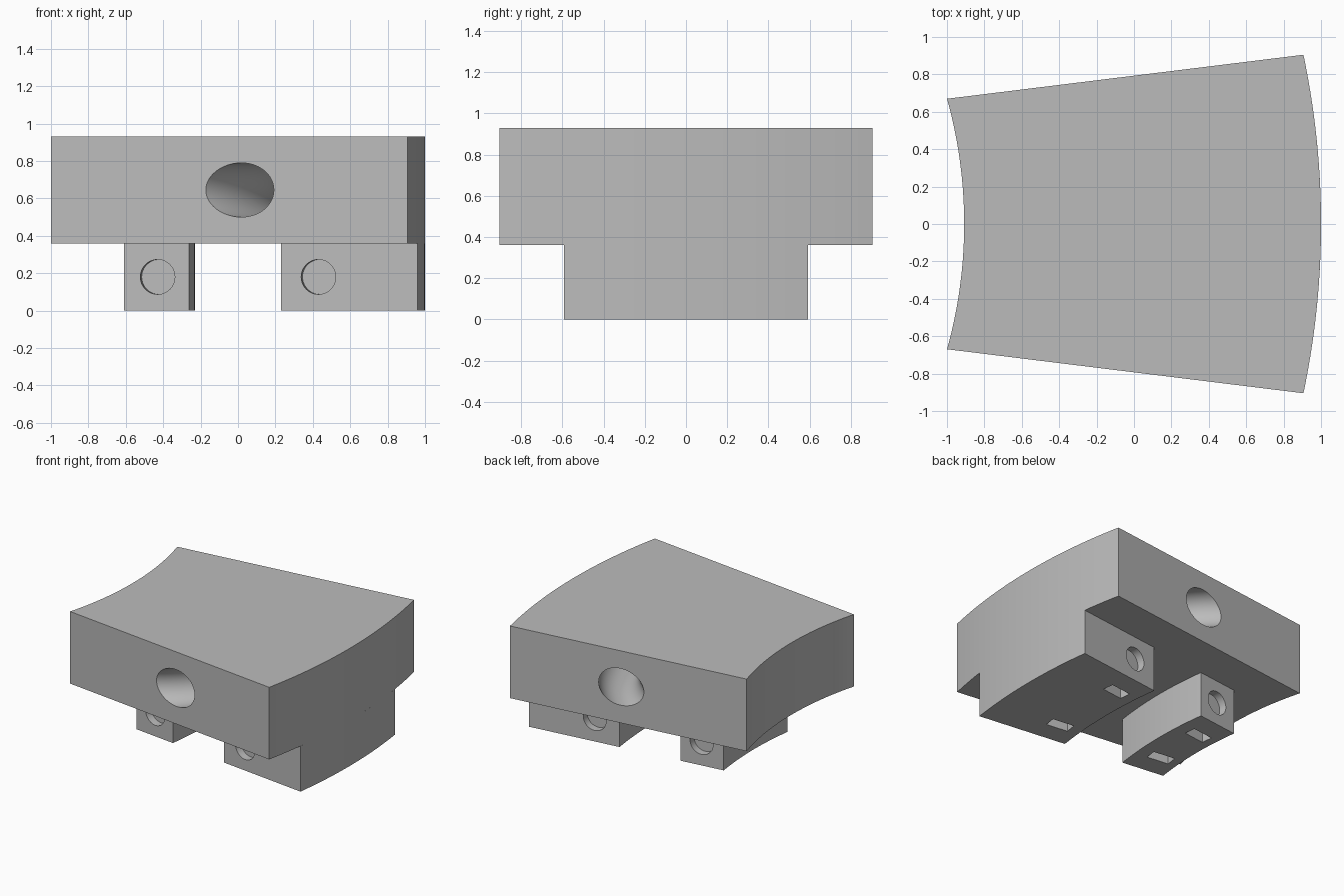
import bpy, bmesh, math
from mathutils import Matrix, Vector

default = bpy.data.objects.get("Cube")
if default:
    bpy.data.objects.remove(default)

CENTRE_X = -3.4      # common centre of all curved walls
TAPER = 0.1234       # slope of the straight end walls
HALF = 0.793         # half depth at x = 0
TILT = math.atan(TAPER)

grey = bpy.data.materials.new("matte_grey")
grey.use_nodes = True
grey.diffuse_color = (0.5, 0.5, 0.5, 1)
grey.node_tree.nodes["Principled BSDF"].inputs["Base Color"].default_value = (0.5, 0.5, 0.5, 1)


def make_object(name, bm):
    bmesh.ops.recalc_face_normals(bm, faces=bm.faces)
    mesh = bpy.data.meshes.new(name)
    bm.to_mesh(mesh)
    bm.free()
    obj = bpy.data.objects.new(name, mesh)
    obj.data.materials.append(grey)
    bpy.context.collection.objects.link(obj)
    return obj


def end_y(x, inset):
    return HALF + TAPER * x - inset


def arc(radius, inset, steps=28):
    # Curved wall running between the two tapered end walls
    y = 0.5
    for _ in range(20):
        y = end_y(CENTRE_X + math.sqrt(radius ** 2 - y ** 2), inset)
    a = math.asin(y / radius)
    angles = [a * (2 * i / steps - 1) for i in range(steps + 1)]
    return [(CENTRE_X + radius * math.cos(t), radius * math.sin(t)) for t in angles]


def sector(name, r_in, r_out, inset, z0, z1):
    bm = bmesh.new()
    outline = arc(r_out, inset) + arc(r_in, inset)[::-1]
    face = bm.faces.new([bm.verts.new((x, y, z0)) for x, y in outline])
    new = bmesh.ops.extrude_face_region(bm, geom=[face])["geom"]
    verts = [v for v in new if isinstance(v, bmesh.types.BMVert)]
    bmesh.ops.translate(bm, verts=verts, vec=(0, 0, z1 - z0))
    return make_object(name, bm)


def curved_bore(radius, bend, centre_x, z, steps=48, sides=48):
    # Round tube swept along a horizontal arc
    bm = bmesh.new()
    rings = []
    for i in range(steps + 1):
        t = math.radians(62) * (2 * i / steps - 1)
        ring = []
        for k in range(sides):
            p = 2 * math.pi * k / sides
            r = bend + radius * math.cos(p)
            ring.append(bm.verts.new((centre_x + r * math.cos(t), r * math.sin(t),
                                      z + radius * math.sin(p))))
        rings.append(ring)
    for a, b in zip(rings, rings[1:]):
        for k in range(sides):
            n = (k + 1) % sides
            bm.faces.new((a[k], a[n], b[n], b[k]))
    bm.faces.new(rings[0])
    bm.faces.new(rings[-1])
    return make_object("bore_cutter", bm)


def end_socket(x, side, inset):
    # Shallow round recess square to the end wall
    bm = bmesh.new()
    place = (Matrix.Translation((x, side * end_y(x, inset), 0.18))
             @ Matrix.Rotation(side * TILT, 4, 'Z')
             @ Matrix.Rotation(math.pi / 2, 4, 'X'))
    bmesh.ops.create_cone(bm, cap_ends=True, segments=40, radius1=0.093,
                          radius2=0.093, depth=0.12, matrix=place)
    return make_object("socket_cutter", bm)


def bottom_slot(x, side, inset):
    # Rectangular pocket opening downwards
    bm = bmesh.new()
    place = (Matrix.Translation((x, side * (end_y(x, inset) - 0.21), 0.1))
             @ Matrix.Rotation(side * TILT, 4, 'Z')
             @ Matrix.Diagonal(Vector((0.18, 0.09, 0.34, 1))))
    bmesh.ops.create_cube(bm, size=1, matrix=place)
    return make_object("slot_cutter", bm)


def cut(obj, cutter):
    mod = obj.modifiers.new("cut", 'BOOLEAN')
    mod.operation = 'DIFFERENCE'
    mod.solver = 'EXACT'
    mod.object = cutter
    bpy.context.view_layer.objects.active = obj
    bpy.ops.object.modifier_apply(modifier=mod.name)
    bpy.data.objects.remove(cutter)


# Upper block with the curved passage
body = sector("upper_block", 2.492, 4.4, 0, 0.36, 0.93)
cut(body, curved_bore(0.145, 1.14, -0.8, 0.645))

# Two lower rails, each with end sockets and bottom slots
INSET = 0.32
parts = [body]
for name, r_in, r_out, x in (("inner_rail", 2.82, 3.17, -0.43),
                             ("outer_rail", 3.665, 4.4, 0.43)):
    rail = sector(name, r_in, r_out, INSET, 0, 0.36)
    for side in (-1, 1):
        cut(rail, end_socket(x, side, INSET))
        cut(rail, bottom_slot(x, side, INSET))
    parts.append(rail)

# Smooth curved walls, crisp edges
bpy.ops.object.select_all(action='DESELECT')
for obj in parts:
    obj.select_set(True)
bpy.context.view_layer.objects.active = body
bpy.ops.object.shade_smooth_by_angle(angle=math.radians(30))
